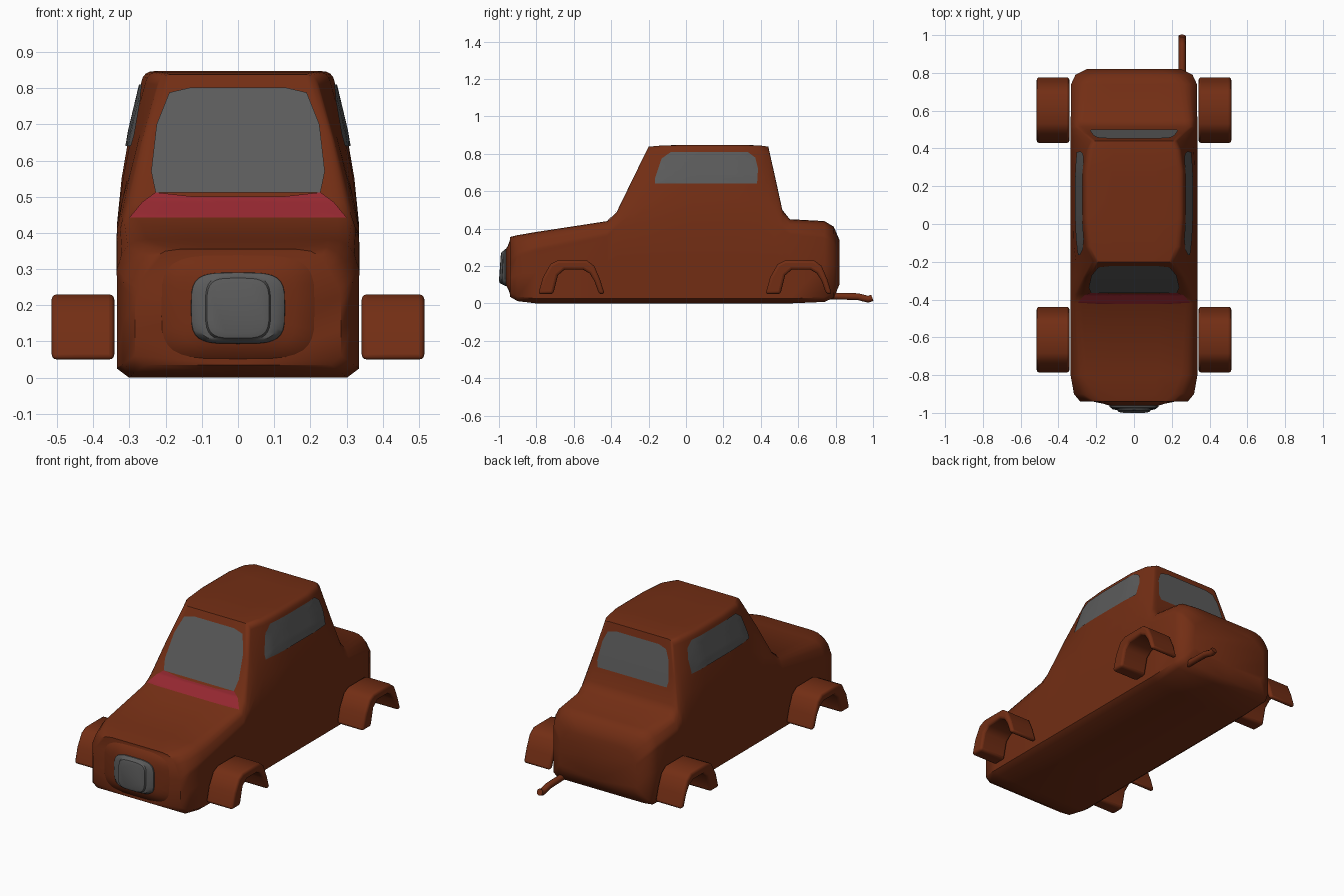
import bpy, bmesh, math
from mathutils import Vector
from mathutils.bvhtree import BVHTree

if "Cube" in bpy.data.objects:
    bpy.data.objects.remove(bpy.data.objects["Cube"])


def material(name, rgb):
    m = bpy.data.materials.new(name)
    m.diffuse_color = (*rgb, 1)
    m.use_nodes = True
    m.node_tree.nodes["Principled BSDF"].inputs["Base Color"].default_value = m.diffuse_color
    return m


BROWN = material("rust_brown", (0.17, 0.027, 0.007))
GREY = material("dark_grey", (0.105, 0.105, 0.105))
RED = material("deep_red", (0.30, 0.021, 0.03))


def make(name, bm, mat, angle=50):
    """Turn a bmesh into a smooth-shaded object."""
    bmesh.ops.recalc_face_normals(bm, faces=bm.faces)
    me = bpy.data.meshes.new(name)
    bm.to_mesh(me)
    bm.free()
    me.materials.append(mat)
    me.shade_smooth()
    me.set_sharp_from_angle(angle=math.radians(angle))
    ob = bpy.data.objects.new(name, me)
    bpy.context.collection.objects.link(ob)
    return ob


def loft(rings, caps=(True, True)):
    """Skin closed rings of equal length."""
    bm = bmesh.new()
    vs = [[bm.verts.new(p) for p in r] for r in rings]
    n = len(vs[0])
    for a, b in zip(vs, vs[1:]):
        for i in range(n):
            bm.faces.new((a[i], a[(i + 1) % n], b[(i + 1) % n], b[i]))
    if caps[0]:
        bm.faces.new(vs[0])
    if caps[1]:
        bm.faces.new(vs[-1])
    return bm


# Body: cross-sections along y
# (y, bottom, top, half width, shoulder height, top half width, corner size)
STATIONS = [
    (-0.94, 0.035, 0.355, 0.285, 0.20, 0.25, 0.09),
    (-0.90, 0.012, 0.365, 0.318, 0.25, 0.29, 0.08),
    (-0.80, 0.0, 0.382, 0.335, 0.28, 0.32, 0.07),
    (-0.42, 0.0, 0.44, 0.335, 0.36, 0.325, 0.05),
    (-0.37, 0.0, 0.49, 0.335, 0.41, 0.30, 0.04),
    (-0.28, 0.0, 0.675, 0.335, 0.42, 0.26, 0.03),
    (-0.20, 0.0, 0.838, 0.335, 0.42, 0.215, 0.03),
    (-0.12, 0.0, 0.845, 0.335, 0.42, 0.25, 0.03),
    (0.03, 0.0, 0.847, 0.335, 0.42, 0.262, 0.03),
    (0.28, 0.0, 0.847, 0.335, 0.42, 0.262, 0.03),
    (0.39, 0.0, 0.845, 0.335, 0.42, 0.245, 0.03),
    (0.44, 0.0, 0.838, 0.335, 0.42, 0.22, 0.03),
    (0.48, 0.0, 0.66, 0.335, 0.42, 0.26, 0.03),
    (0.515, 0.0, 0.50, 0.335, 0.40, 0.30, 0.04),
    (0.555, 0.0, 0.45, 0.335, 0.37, 0.315, 0.05),
    (0.74, 0.008, 0.44, 0.333, 0.35, 0.305, 0.07),
    (0.79, 0.03, 0.41, 0.31, 0.32, 0.27, 0.08),
    (0.82, 0.10, 0.34, 0.25, 0.26, 0.20, 0.08),
]


def section(y, zb, zt, w, zs, wt, r):
    half = [(0, zb), (w * 0.9, zb), (w, zb + 0.025), (w, zs * 0.6 + zb * 0.4), (w, zs)]
    s, c = Vector((w, zs)), Vector((wt, zt))
    a = c + (s - c) * min(0.7, r / (s - c).length)
    b = c - Vector((r, 0))
    for k in (0.33, 0.66):              # slightly bowed side wall
        p = s.lerp(a, k)
        half.append((p.x + 0.009 * min(1, (zt - zs) / 0.4), p.y))
    for k in range(5):                  # rounded top corner
        t = k / 4
        p = a * (1 - t) ** 2 + c * 2 * t * (1 - t) + b * t * t
        half.append((p.x, p.y))
    half += [(b.x * 0.5, zt), (0, zt)]
    full = half + [(-x, z) for x, z in reversed(half[1:-1])]
    return [(x, y, z) for x, z in full]


bm = loft([section(*s) for s in STATIONS])
tree_bm = bm.copy()
bmesh.ops.triangulate(tree_bm, faces=tree_bm.faces)
TREE = BVHTree.FromBMesh(tree_bm)
tree_bm.free()
make("car_body", bm, BROWN)


# Nose and grille: rounded-square rings stepping forward
def squircle(y, hx, hz, cz, lean=0.0, n=32):
    out = []
    for i in range(n):
        a = 2 * math.pi * i / n
        c, s = math.cos(a), math.sin(a)
        x = hx * math.copysign(abs(c) ** 0.5, c)
        z = hz * math.copysign(abs(s) ** 0.5, s)
        out.append((x, y + lean * z, cz + z))
    return out


make("nose", loft([squircle(-0.93, 0.22, 0.15, 0.195), squircle(-0.942, 0.21, 0.142, 0.195),
                   squircle(-0.952, 0.16, 0.115, 0.194), squircle(-0.962, 0.128, 0.098, 0.193)]), BROWN)
make("grille", loft([squircle(-0.945, 0.132, 0.1, 0.192), squircle(-0.968, 0.129, 0.098, 0.192),
                     squircle(-0.980, 0.112, 0.09, 0.192, 0.05), squircle(-0.982, 0.09, 0.088, 0.192, 0.05),
                     squircle(-0.991, 0.086, 0.083, 0.192, 0.06), squircle(-0.995, 0.072, 0.07, 0.192, 0.07)]),
     GREY, 40)


# Thin plates projected on the body
def plate(name, outline, direction, mat, rings=8, cuts=6):
    d = Vector(direction)
    pts = []
    for p, q in zip(outline, outline[1:] + outline[:1]):
        pts += [Vector(p).lerp(Vector(q), k / cuts) for k in range(cuts)]
    lo = [min(p[i] for p in pts) for i in (0, 1)]
    hi = [max(p[i] for p in pts) for i in (0, 1)]
    mid = Vector(((lo[0] + hi[0]) / 2, (lo[1] + hi[1]) / 2))

    def project(p):
        at = Vector((0, p.x, p.y)) if d.x else Vector((p.x, 0, p.y))
        loc, nor, _, _ = TREE.ray_cast(at - d * 3, d)
        if loc is None:
            return at
        return loc - d * 0.005

    loops = [[project(mid.lerp(p, k / rings)) for p in pts] for k in range(rings, 0, -1)]
    bm = loft(loops, (False, True))
    ob = make(name, bm, mat)
    # make the plate face outward
    me = ob.data
    if sum((p.normal.dot(d) * p.area for p in me.polygons)) > 0:
        me.flip_normals()
    return ob


def mirrored(half):
    return half + [(-x, z) for x, z in reversed(half)]


plate("windshield", mirrored([(0.228, 0.512), (0.24, 0.57), (0.225, 0.70), (0.19, 0.788), (0.13, 0.802)]),
      (0, 1, 0), GREY)
plate("cowl_strip", mirrored([(0.30, 0.4425), (0.265, 0.485), (0.228, 0.512), (0.12, 0.50)]),
      (0, 1, 0), RED)
plate("rear_window", mirrored([(0.225, 0.585), (0.232, 0.62), (0.215, 0.73), (0.19, 0.785), (0.14, 0.80)]),
      (0, -1, 0), GREY)
SIDE = [(-0.165, 0.64), (-0.165, 0.67), (-0.13, 0.775), (-0.08, 0.81), (0.33, 0.81),
        (0.37, 0.78), (0.385, 0.72), (0.38, 0.64)]
for side, label in ((1, "right"), (-1, "left")):
    plate(label + "_side_window", SIDE, (-side, 0, 0), GREY)

# Fenders: open arches beside the body, front and rear
ARCH = [(-0.79, 0.05), (-0.765, 0.14), (-0.725, 0.21), (-0.685, 0.23), (-0.53, 0.23), (-0.49, 0.20),
        (-0.46, 0.13), (-0.435, 0.05), (-0.465, 0.05), (-0.49, 0.12), (-0.515, 0.16), (-0.55, 0.18),
        (-0.65, 0.18), (-0.685, 0.15), (-0.71, 0.05)]
for side, label in ((1, "right"), (-1, "left")):
    for shift, end in ((0, "front"), (1.215, "rear")):
        rings = [[(side * x, y + shift, z) for y, z in ARCH] for x in (0.342, 0.43, 0.515)]
        ob = make(end + "_" + label + "_fender", loft(rings), BROWN)
        bev = ob.modifiers.new("round_edges", "BEVEL")
        bev.width = 0.014
        bev.segments = 3
        bev.limit_method = "ANGLE"
        bev.angle_limit = math.radians(50)

# Tailpipe: bent tube at the rear right
cu = bpy.data.curves.new("tailpipe", "CURVE")
cu.dimensions = "3D"
cu.bevel_depth = 0.019
cu.bevel_resolution = 3
cu.use_fill_caps = True
sp = cu.splines.new("POLY")
PATH = [(0.76, 0.04), (0.92, 0.036), (0.95, 0.028), (0.975, 0.022), (0.996, 0.03)]
sp.points.add(len(PATH) - 1)
for pt, (y, z) in zip(sp.points, PATH):
    pt.co = (0.255, y, z, 1)
cu.materials.append(BROWN)
bpy.context.collection.objects.link(bpy.data.objects.new("tailpipe", cu))
